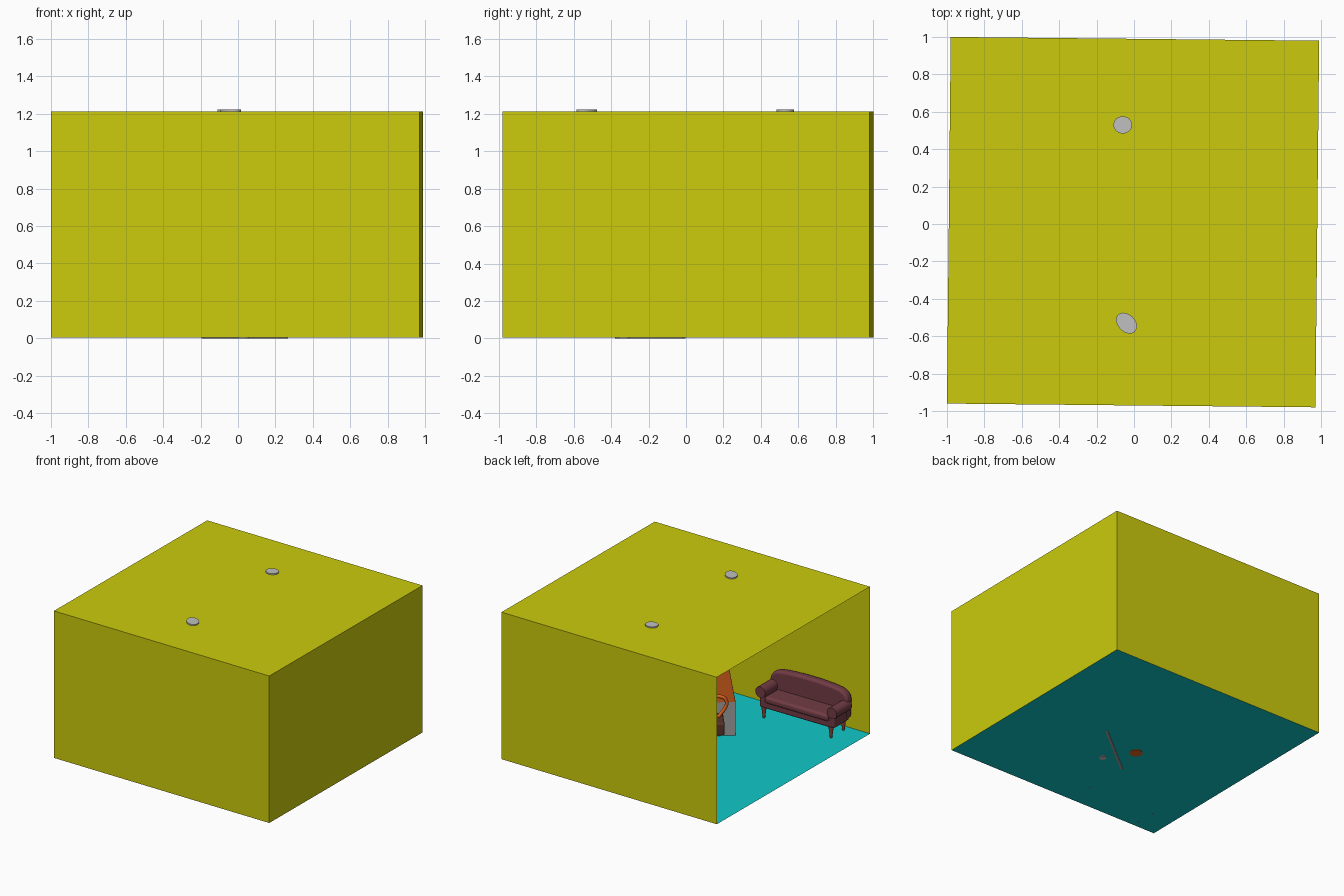
import bpy, bmesh, math
from mathutils import Matrix, Vector

if "Cube" in bpy.data.objects:
    bpy.data.objects.remove(bpy.data.objects["Cube"])


def mat(name, r, g, b):
    m = bpy.data.materials.new(name)
    m.diffuse_color = (r, g, b, 1)
    m.use_nodes = True
    m.node_tree.nodes["Principled BSDF"].inputs["Base Color"].default_value = m.diffuse_color
    return m


YELLOW = mat("yellow wall", 0.6, 0.6, 0.004)
CYAN = mat("cyan floor", 0.005, 0.58, 0.58)
MAROON = mat("maroon fabric", 0.17, 0.045, 0.06)
WOOD = mat("red wood", 0.27, 0.08, 0.05)
ORANGE = mat("orange", 0.75, 0.13, 0.015)
GREY = mat("grey panel", 0.36, 0.36, 0.36)
SILVER = mat("light grey", 0.53, 0.53, 0.53)
BROWN = mat("dark brown", 0.11, 0.035, 0.025)


def finish(name, bm, m, smooth=False, bevel=0.0):
    bmesh.ops.recalc_face_normals(bm, faces=bm.faces)
    me = bpy.data.meshes.new(name)
    bm.to_mesh(me)
    bm.free()
    ob = bpy.data.objects.new(name, me)
    bpy.context.collection.objects.link(ob)
    me.materials.append(m)
    if bevel:
        b = ob.modifiers.new("bevel", "BEVEL")
        b.width, b.segments = bevel, 4
    if smooth:
        bpy.ops.object.select_all(action="DESELECT")
        ob.select_set(True)
        bpy.context.view_layer.objects.active = ob
        bpy.ops.object.shade_smooth_by_angle(angle=math.radians(40))
    return ob


def quad(name, pts, m):
    bm = bmesh.new()
    bm.faces.new([bm.verts.new(p) for p in pts])
    return finish(name, bm, m)


def box(name, lo, hi, m, bevel=0.0, xf=Matrix()):
    bm = bmesh.new()
    lo, hi = Vector(lo), Vector(hi)
    bmesh.ops.create_cube(bm, size=1, matrix=xf @ Matrix.Translation((lo + hi) / 2)
                          @ Matrix.Diagonal((*(hi - lo), 1)))
    return finish(name, bm, m, bevel > 0, bevel)


def rod(name, a, b, r1, r2, m, sides=24):
    a, b = Vector(a), Vector(b)
    bm = bmesh.new()
    rot = (b - a).to_track_quat("Z", "Y").to_matrix().to_4x4()
    bmesh.ops.create_cone(bm, cap_ends=True, segments=sides, radius1=r1, radius2=r2,
                          depth=(b - a).length, matrix=Matrix.Translation((a + b) / 2) @ rot)
    return finish(name, bm, m, True)


def prism(name, outline, y0, y1, m, xf=Matrix(), bevel=0.0):
    # outline in x and z, pushed along y
    bm = bmesh.new()
    f = bm.faces.new([bm.verts.new((x, y0, z)) for x, z in outline])
    r = bmesh.ops.extrude_face_region(bm, geom=[f])
    bmesh.ops.translate(bm, vec=(0, y1 - y0, 0),
                        verts=[v for v in r["geom"] if isinstance(v, bmesh.types.BMVert)])
    bmesh.ops.transform(bm, matrix=xf, verts=bm.verts)
    return finish(name, bm, m, bevel > 0, bevel)


# room shell, slightly turned, open on the left side
Z0, Z1 = 0.005, 1.212
BL, BR, FR, FL = (-0.98, 1.0), (0.99, 0.98), (0.97, -0.98), (-1.0, -0.96)
quad("floor", [(*p, Z0) for p in (FL, FR, BR, BL)], CYAN)
quad("roof", [(*p, Z1) for p in (FL, FR, BR, BL)], YELLOW)
for name, p, q in (("front_wall", FL, FR), ("right_wall", FR, BR), ("back_wall", BR, BL)):
    quad(name, [(*p, Z0), (*q, Z0), (*q, Z1), (*p, Z1)], YELLOW)

# ceiling lights showing through the roof
for i, (x, y, sx, ang) in enumerate(((-0.06, 0.53, 0.05, 0), (-0.04, -0.53, 0.064, -45))):
    lamp = rod(f"ceiling_light_{i}", (0, 0, 1.19), (0, 0, 1.222), 0.046, 0.046, SILVER, 32)
    lamp.scale.x = sx / 0.046
    lamp.rotation_euler.z = math.radians(ang)
    lamp.location = (x, y, 0)

# sofa along the front wall
CX = -0.495
box("sofa_base", (CX - 0.33, -0.94, 0.085), (CX + 0.33, -0.73, 0.15), MAROON, 0.015)
box("sofa_seat", (CX - 0.29, -0.92, 0.135), (CX + 0.29, -0.715, 0.19), MAROON, 0.02)
half = [(0.345, 0.1), (0.355, 0.25), (0.345, 0.29), (0.32, 0.32), (0.28, 0.338),
        (0.2, 0.348), (0.08, 0.355)]
outline = [(CX + x, z) for x, z in half] + [(CX - x, z) for x, z in reversed(half)]
prism("sofa_back", outline, -0.95, -0.88, MAROON, bevel=0.02)
for side, s in (("left", -1), ("right", 1)):
    x = CX + s * 0.315
    box(f"sofa_arm_{side}", (x - 0.027, -0.92, 0.09), (x + 0.027, -0.73, 0.22), MAROON, 0.012)
    rod(f"sofa_arm_roll_{side}", (x + s * 0.01, -0.92, 0.215), (x + s * 0.01, -0.72, 0.215),
        0.045, 0.045, MAROON)
    for row, y in (("front", -0.74), ("back", -0.9)):
        lx = CX + s * 0.305
        rod(f"sofa_leg_{row}_{side}", (lx, y, Z0), (lx, y, 0.095), 0.009, 0.02, WOOD, 16)

# diagonal panel in the middle, with the tapering orange part above
TURN = Matrix.Translation((0.035, -0.19, 0)) @ Matrix.Rotation(math.radians(38.7), 4, "Z")
W = 0.288
box("grey_panel", (-W, -0.01, 0.0), (W, 0.01, 0.28), GREY, 0, TURN)
prism("orange_hood", [(-W, 0.28), (W, 0.28), (W - 0.08, 0.75), (-W + 0.08, 0.75)],
      -0.02, 0.01, ORANGE, TURN)

# small stand behind the panel
rod("stand_foot", (0.03, -0.33, 0.0), (0.03, -0.33, 0.02), 0.03, 0.03, SILVER)
rod("stand_post", (0.03, -0.33, 0.02), (0.03, -0.33, 0.2), 0.01, 0.01, SILVER, 12)

# chair with brown seat and bent orange arms
CH = Matrix.Translation((-0.117, -0.115, 0)) @ Matrix.Rotation(math.radians(38.7), 4, "Z")
rod("chair_foot", CH @ Vector((0, 0, 0)), CH @ Vector((0, 0, 0.025)), 0.05, 0.04, ORANGE)
rod("chair_post", CH @ Vector((0, 0, 0.02)), CH @ Vector((0, 0, 0.13)), 0.015, 0.015, ORANGE, 16)
box("chair_seat", (-0.12, -0.1, 0.115), (0.12, 0.1, 0.22), BROWN, 0.015, CH)
for side, s in (("left", -1), ("right", 1)):
    cu = bpy.data.curves.new(f"chair_arm_{side}", "CURVE")
    cu.dimensions = "3D"
    cu.bevel_depth, cu.bevel_resolution, cu.use_fill_caps = 0.014, 3, True
    sp = cu.splines.new("NURBS")
    pts = [(0.08, 0.22), (0.12, 0.27), (0.15, 0.33), (0.12, 0.39), (0.04, 0.39)]
    sp.points.add(len(pts) - 1)
    for p, (x, z) in zip(sp.points, pts):
        p.co = (*(CH @ Vector((s * x, -0.02, z))), 1)
    sp.use_endpoint_u, sp.order_u = True, 3
    cu.materials.append(ORANGE)
    bpy.context.collection.objects.link(bpy.data.objects.new(f"chair_arm_{side}", cu))
